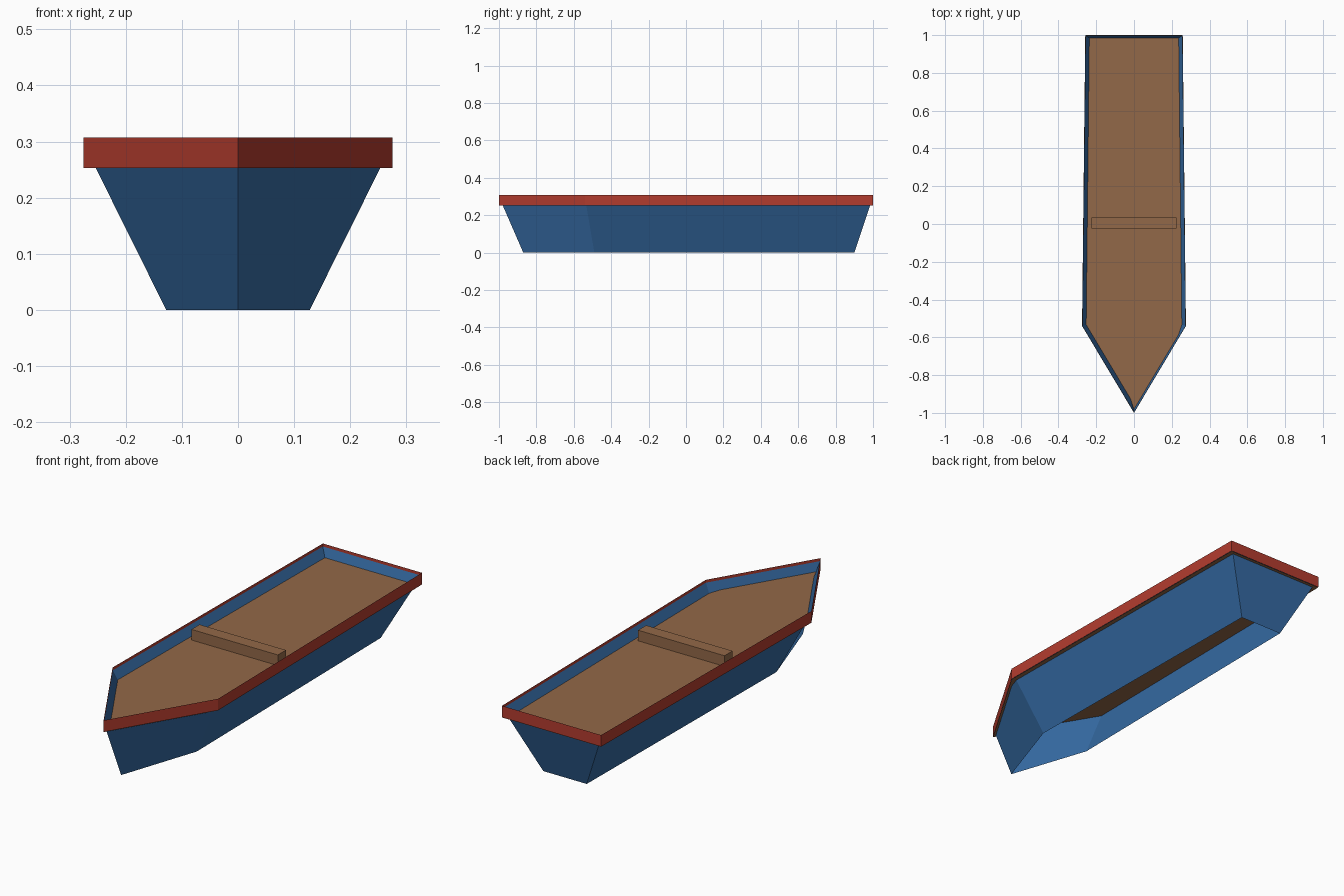
import bpy
import bmesh

cube = bpy.data.objects.get("Cube")
if cube:
    bpy.data.objects.remove(cube, do_unlink=True)


def material(name, colour):
    mat = bpy.data.materials.new(name)
    mat.use_nodes = True
    mat.diffuse_color = (*colour, 1)
    mat.node_tree.nodes["Principled BSDF"].inputs["Base Color"].default_value = (*colour, 1)
    return mat


blue = material("hull blue", (0.037, 0.15, 0.38))
red = material("rim red", (0.45, 0.045, 0.028))
brown = material("deck brown", (0.29, 0.14, 0.065))


def outline(bow, kink, kink_half, stern, stern_half, z):
    """Five-sided boat plan, anticlockwise from the bow."""
    return [(0, bow, z), (kink_half, kink, z), (stern_half, stern, z),
            (-stern_half, stern, z), (-kink_half, kink, z)]


def add_object(name, bm, mat):
    mesh = bpy.data.meshes.new(name)
    bm.to_mesh(mesh)
    bm.free()
    mesh.materials.append(mat)
    obj = bpy.data.objects.new(name, mesh)
    bpy.context.collection.objects.link(obj)
    return obj


def wall(name, lower, upper, mat):
    """Open band of faces between two matching outlines."""
    bm = bmesh.new()
    a = [bm.verts.new(p) for p in lower]
    b = [bm.verts.new(p) for p in upper]
    for i in range(len(a)):
        j = (i + 1) % len(a)
        bm.faces.new((a[i], a[j], b[j], b[i]))
    return add_object(name, bm, mat)


RIM_LOW, RIM_TOP = 0.253, 0.307


def rim_plan(z):
    return outline(-1, -0.54, 0.275, 1, 0.258, z)


# Flared hull shell, open underneath
wall("hull", outline(-0.87, -0.49, 0.128, 0.9, 0.113, 0),
     outline(-0.998, -0.54, 0.274, 0.998, 0.257, 0.294), blue)

# Upright rim band
wall("rim", rim_plan(RIM_LOW), rim_plan(RIM_TOP), red)

# Deck, reaching out to the underside of the rim
bm = bmesh.new()
bm.faces.new([bm.verts.new(p) for p in rim_plan(RIM_LOW - 0.001)])
add_object("deck", bm, brown)

# Cross bench
bm = bmesh.new()
bmesh.ops.create_cube(bm, size=1)
bmesh.ops.scale(bm, vec=(0.45, 0.06, 0.05), verts=bm.verts)
bmesh.ops.translate(bm, vec=(0, 0.005, RIM_LOW + 0.025), verts=bm.verts)
add_object("bench", bm, brown)
